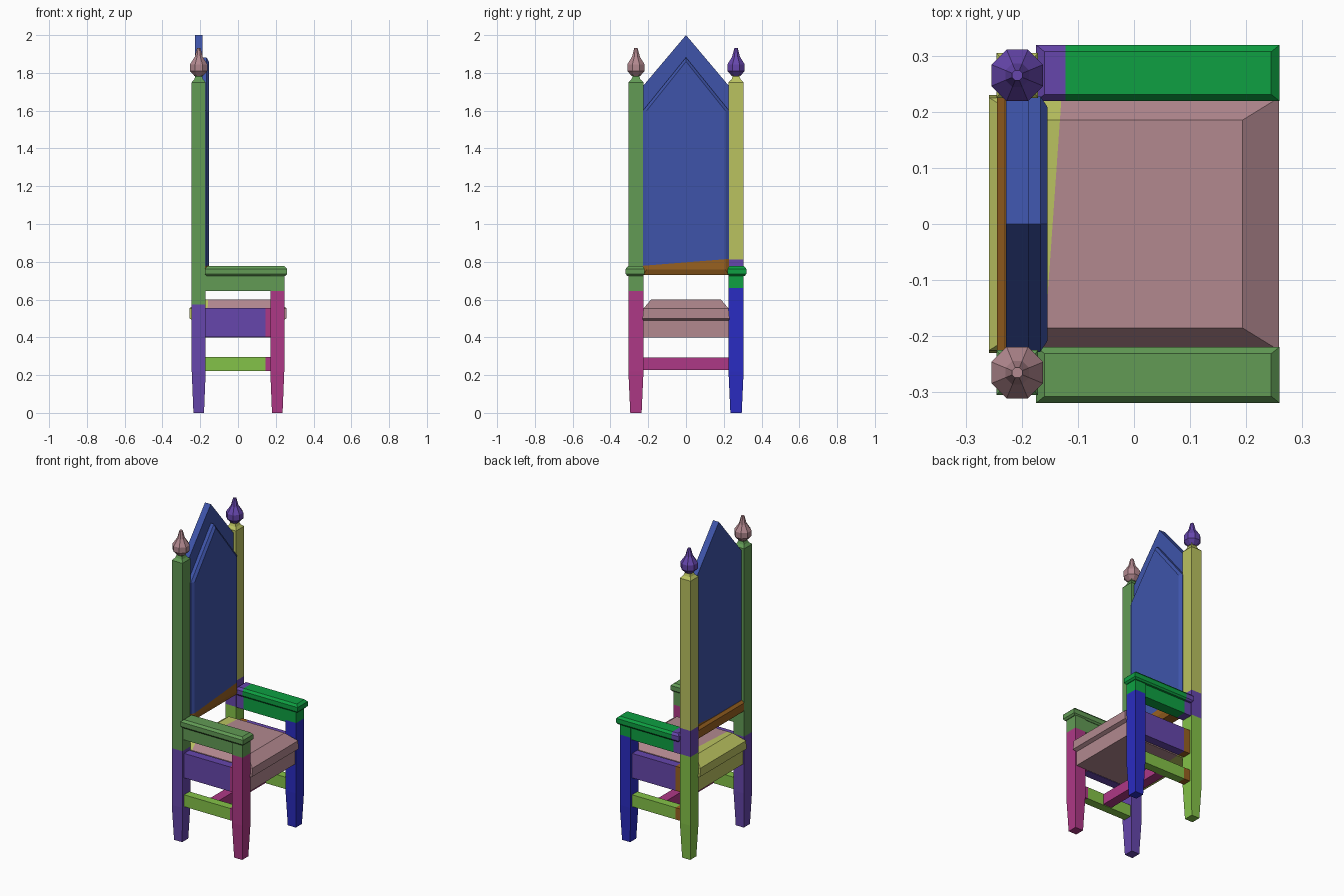
import bpy, bmesh, math
from mathutils import Vector

cube = bpy.data.objects.get("Cube")
if cube:
    bpy.data.objects.remove(cube, do_unlink=True)


def colour(name, r, g, b):
    lin = [((c / 255 + 0.055) / 1.055) ** 2.4 for c in (r, g, b)] + [1.0]
    m = bpy.data.materials.new(name)
    m.use_nodes = True
    m.diffuse_color = lin
    m.node_tree.nodes["Principled BSDF"].inputs["Base Color"].default_value = lin
    return m


BLUE = colour("royal blue", 62, 84, 170)
GREEN = colour("leaf green", 98, 155, 85)
YELLOW = colour("olive yellow", 186, 194, 96)
BROWN = colour("brown", 152, 97, 32)
PINK = colour("dusty pink", 178, 136, 143)
MAGENTA = colour("magenta", 174, 56, 134)
NAVY = colour("deep blue", 42, 44, 194)
PURPLE = colour("purple", 102, 70, 172)
EMERALD = colour("emerald green", 14, 160, 66)
LIME = colour("lime green", 132, 194, 72)


def loft_rings(name, rings, mat):
    """Skin a stack of equal-length point rings and cap both ends."""
    bm = bmesh.new()
    rows = [[bm.verts.new(p) for p in ring] for ring in rings]
    n = len(rows[0])
    for a, b in zip(rows, rows[1:]):
        for i in range(n):
            bm.faces.new((a[i], a[(i + 1) % n], b[(i + 1) % n], b[i]))
    bm.faces.new(rows[0])
    bm.faces.new(rows[-1])
    bmesh.ops.recalc_face_normals(bm, faces=bm.faces)
    me = bpy.data.meshes.new(name)
    bm.to_mesh(me)
    bm.free()
    me.materials.append(mat)
    ob = bpy.data.objects.new(name, me)
    bpy.context.collection.objects.link(ob)
    return ob


def stack(name, cx, cy, levels, mat, sides=4):
    """Upright polygon stack; levels are (z, half x, half y)."""
    k = 1 / math.cos(math.pi / sides)
    angles = [(2 * i + 1) * math.pi / sides for i in range(sides)]
    return loft_rings(name, [[(cx + hx * k * math.cos(a), cy + hy * k * math.sin(a), z)
                              for a in angles] for z, hx, hy in levels], mat)


def box(name, x, y, z, mat):
    cx, cy = sum(x) / 2, sum(y) / 2
    hx, hy = (x[1] - x[0]) / 2, (y[1] - y[0]) / 2
    return stack(name, cx, cy, [(z[0], hx, hy), (z[1], hx, hy)], mat)


def paint(ob, point, normal, mat):
    """Cut the part along a plane and colour the side the normal points to."""
    co, no = Vector(point), Vector(normal)
    bm = bmesh.new()
    bm.from_mesh(ob.data)
    bmesh.ops.bisect_plane(bm, geom=bm.verts[:] + bm.edges[:] + bm.faces[:],
                           plane_co=co, plane_no=no)
    ob.data.materials.append(mat)
    idx = len(ob.data.materials) - 1
    for f in bm.faces:
        if (f.calc_center_median() - co).dot(no) > 0:
            f.material_index = idx
    bm.to_mesh(ob.data)
    bm.free()


def gable(x, half, bottom, shoulder, peak):
    """Pointed panel outline in the plane at x."""
    return [(x, -half, bottom), (x, half, bottom), (x, half, shoulder),
            (x, 0, peak), (x, -half, shoulder)]


POST_X, LEG_X, LEG_Y = -0.208, 0.208, 0.265
UP, DOWN, BACK, FRONT = (0, 0, 1), (0, 0, -1), (-1, 0, 0), (1, 0, 0)

for side, s in (("left", 1), ("right", -1)):
    plus = s > 0
    y = s * LEG_Y
    # Back posts with tapered feet and a small neck
    post = stack(side + "_back_post", POST_X, y,
                 [(0, .028, .03), (.22, .037, .04), (1.75, .037, .04), (1.765, .024, .024),
                  (1.78, .018, .018), (1.795, .022, .022)], YELLOW if plus else GREEN)
    if plus:
        paint(post, (0, 0, .813), DOWN, PURPLE)
        paint(post, (0, 0, .65), DOWN, LIME)
    else:
        paint(post, (0, 0, .575), DOWN, PURPLE)

    # Faceted finials
    stack(side + "_finial", POST_X, y,
          [(1.783, .022, .022), (1.81, .046, .046), (1.845, .046, .046),
           (1.885, .021, .021), (1.932, .009, .009)], PURPLE if plus else PINK, 8)

    # Front legs
    arm_col = EMERALD if plus else GREEN
    leg = stack(side + "_front_leg", LEG_X, y,
                [(0, .028, .03), (.22, .037, .04), (.73, .037, .04)], arm_col)
    paint(leg, (0, 0, .66 if plus else .645), DOWN, NAVY if plus else MAGENTA)

    # Armrests and the rails below them
    arm = stack(side + "_armrest", .0425, s * .269,
                [(.725, .207, .042), (.735, .217, .05), (.763, .217, .05),
                 (.777, .202, .038)], arm_col)
    rail = box(side + "_arm_rail", (-.175, .175), sorted((s * .23, s * .298)),
               (.645, .73), arm_col)
    if plus:
        paint(arm, (-.122, 0, 0), BACK, PURPLE)
        paint(rail, (-.122, 0, 0), BACK, PURPLE)

    # Seat side rails and lower stretchers
    y_span = sorted((s * .235, s * .288))
    for part, z, mat in (("seat_rail", (.402, .555), PURPLE), ("stretcher", (.222, .296), LIME)):
        bar = box(side + "_" + part, (-.175, .175), y_span, z, mat)
        if plus:
            paint(bar, (-.13, 0, 0), BACK, BROWN)
        else:
            paint(bar, (.145, 0, 0), FRONT, MAGENTA)

# Cross stretcher
box("cross_stretcher", (-.03, .03), (-.245, .245), (.226, .292), MAGENTA)

# Seat block with a lipped, bevelled cushion
seat = stack("seat", 0, 0,
             [(.4, .236, .228), (.49, .236, .228), (.5, .258, .23), (.553, .258, .225),
              (.6, .193, .185)], PINK)
paint(seat, (-.145, 0, 0), (-1, .07, 0), YELLOW)

# Pointed backrest: plain slab behind, bevelled panel in front
slab = loft_rings("backrest_slab", [gable(-.228, .228, .73, 1.73, 2.0),
                                    gable(-.188, .228, .73, 1.73, 2.0)], BLUE)
panel = loft_rings("backrest_panel", [gable(-.19, .228, .73, 1.6, 1.882),
                                      gable(-.167, .228, .73, 1.6, 1.882),
                                      gable(-.154, .208, .76, 1.6, 1.86)], BLUE)
for part in (slab, panel):
    paint(part, (0, 0, .797), (0, .08, -1), BROWN)

# Bevelled rail along the back of the backrest
stack("backrest_bottom_rail", -.208, 0,
      [(.73, .03, .23), (.742, .036, .23), (.785, .036, .23), (.8, .022, .23)], BROWN)
